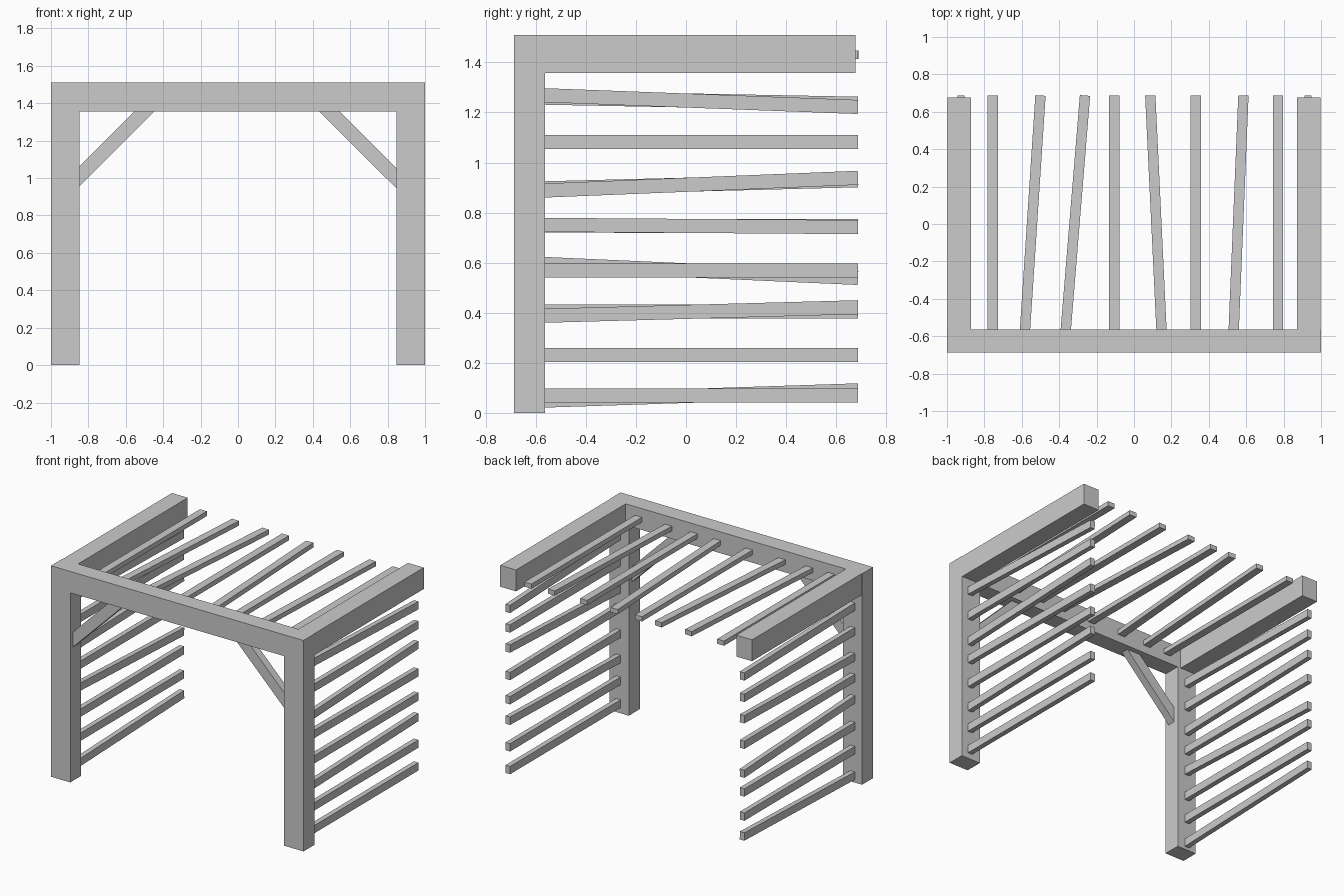
import bpy
from mathutils import Vector

if "Cube" in bpy.data.objects:
    bpy.data.objects.remove(bpy.data.objects["Cube"])

FRONT, INNER, BACK = -0.687, -0.563, 0.687


def mesh_object(name, verts, faces):
    mesh = bpy.data.meshes.new(name)
    mesh.from_pydata(verts, [], faces)
    mesh.update()
    obj = bpy.data.objects.new(name, mesh)
    bpy.context.collection.objects.link(obj)
    return obj


def extrude_xz(name, profile, y0, y1):
    """Extrude a counter-clockwise (x, z) outline along y."""
    n = len(profile)
    verts = [(x, y, z) for y in (y0, y1) for x, z in profile]
    faces = [tuple(range(n)), tuple(range(2 * n - 1, n - 1, -1))]
    faces += [(i, i + n, (i + 1) % n + n, (i + 1) % n) for i in range(n)]
    return mesh_object(name, verts, faces)


def slat(name, start, end, width, height):
    """Straight bar between two points, turned to follow its direction."""
    a, b = Vector(start), Vector(end)
    w, h, l = width / 2, height / 2, (b - a).length / 2
    obj = extrude_xz(name, [(-w, -h), (w, -h), (w, h), (-w, h)], -l, l)
    obj.rotation_mode = 'QUATERNION'
    obj.rotation_quaternion = (b - a).to_track_quat('Y', 'Z')
    obj.location = (a + b) / 2
    return obj


# Front portal: two posts and the lintel in one outline
extrude_xz("front_portal", [(-1, 0), (-0.847, 0), (-0.847, 1.357), (0.847, 1.357),
                            (0.847, 0), (1, 0), (1, 1.51), (-1, 1.51)], FRONT, INNER)

# Diagonal corner braces
extrude_xz("left_brace", [(-0.847, 0.957), (-0.447, 1.357), (-0.555, 1.357),
                          (-0.847, 1.065)], -0.655, -0.6)
extrude_xz("right_brace", [(0.847, 0.945), (0.847, 1.053), (0.543, 1.357),
                           (0.433, 1.357)], -0.655, -0.6)

# Side beams running back from the lintel
for name, x0, x1 in (("left_beam", -0.997, -0.872), ("right_beam", 0.872, 0.997)):
    extrude_xz(name, [(x0, 1.357), (x1, 1.357), (x1, 1.51), (x0, 1.51)], INNER, 0.677)

# Roof slats: x at the lintel, x at the back
roof = [(-0.755, -0.755), (-0.583, -0.5), (-0.365, -0.262), (-0.105, -0.105),
        (0.147, 0.087), (0.33, 0.33), (0.533, 0.585), (0.77, 0.77)]
for i, (xa, xb) in enumerate(roof):
    slat(f"roof_slat_{i + 1}", (xa, INNER - 0.005, 1.431), (xb, BACK, 1.431), 0.055, 0.034)

# Side slats: centre height at the post, centre height at the back
right = [(1.269, 1.222), (1.082, 1.082), (0.888, 0.939), (0.751, 0.742),
         (0.569, 0.569), (0.388, 0.422), (0.232, 0.232), (0.069, 0.069)]
left = [(1.259, 1.235), (1.082, 1.082), (0.897, 0.929), (0.748, 0.746),
        (0.595, 0.539), (0.404, 0.405), (0.232, 0.232), (0.049, 0.09)]
for side, x, heights in (("left", -0.925, left), ("right", 0.93, right)):
    for i, (za, zb) in enumerate(heights):
        slat(f"{side}_slat_{i + 1}", (x, INNER - 0.005, za), (x, BACK, zb), 0.036, 0.056)
